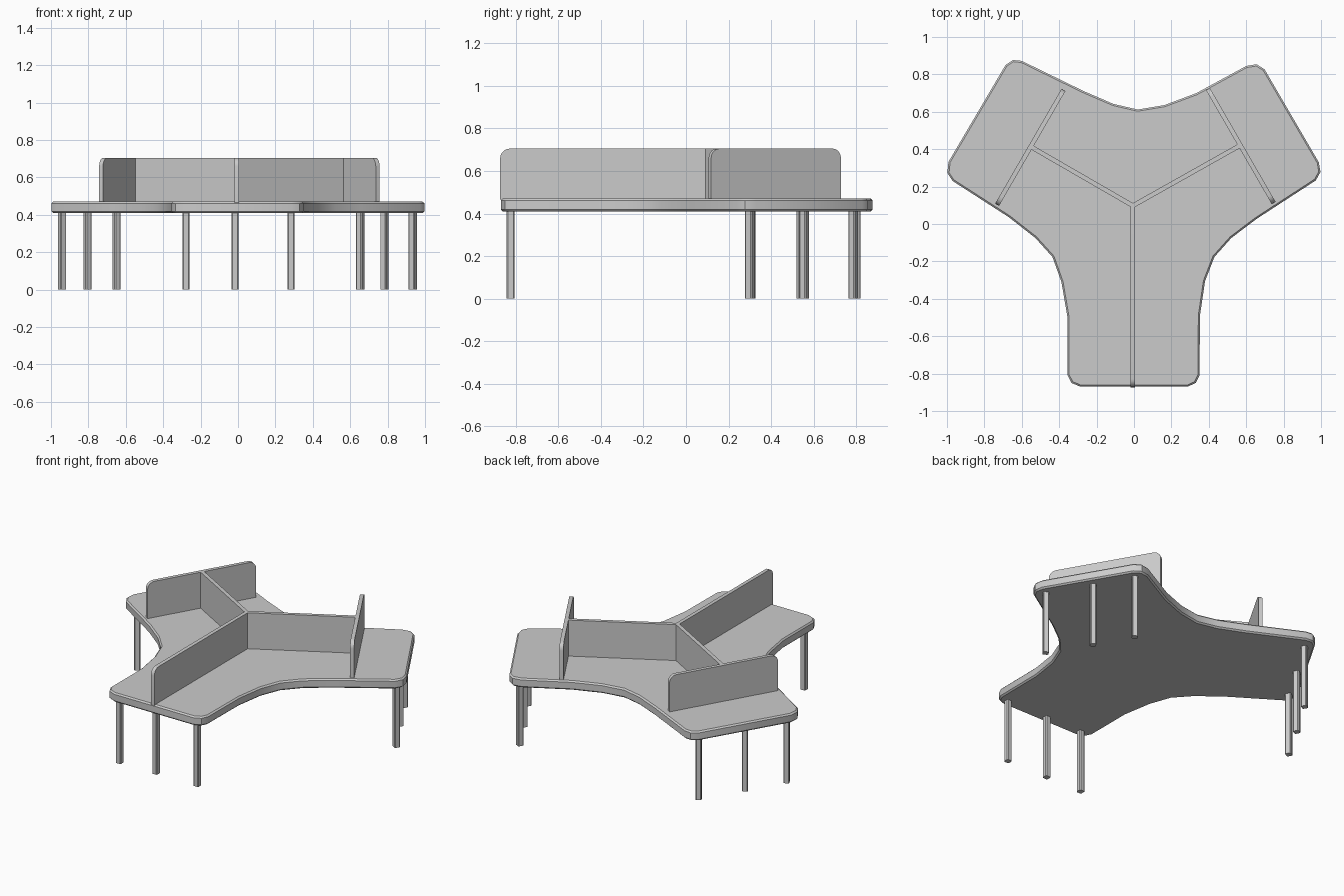
import bpy, bmesh, math
from mathutils import Matrix, Vector

if "Cube" in bpy.data.objects:
    bpy.data.objects.remove(bpy.data.objects["Cube"])

TOP, UNDER, PANEL_TOP = 0.47, 0.41, 0.705
THICK = 0.024


def finish(name, bm):
    bmesh.ops.recalc_face_normals(bm, faces=bm.faces[:])
    me = bpy.data.meshes.new(name)
    bm.to_mesh(me)
    bm.free()
    ob = bpy.data.objects.new(name, me)
    bpy.context.collection.objects.link(ob)
    bpy.context.view_layer.objects.active = ob
    ob.select_set(True)
    bpy.ops.object.shade_smooth_by_angle(angle=math.radians(35))
    ob.select_set(False)
    return ob


def prism(profile, lo, hi):
    """Extrude an XY profile from z=lo to z=hi."""
    bm = bmesh.new()
    face = bm.faces.new([bm.verts.new((x, y, lo)) for x, y in profile])
    ext = bmesh.ops.extrude_face_region(bm, geom=[face])
    for v in ext["geom"]:
        if isinstance(v, bmesh.types.BMVert):
            v.co.z = hi
    return bm


# Three-armed tabletop with softened rims
outline = [
    (0.286, -0.87), (0.33, -0.85), (0.35, -0.81), (0.353, -0.487), (0.38, -0.305),
    (0.43, -0.176), (0.52, -0.075), (0.655, 0.027), (0.972, 0.233), (0.997, 0.278),
    (0.988, 0.33), (0.698, 0.827), (0.655, 0.854), (0.60, 0.845), (0.334, 0.70),
    (0.163, 0.636), (0.02, 0.612), (-0.11, 0.642), (-0.27, 0.711), (-0.60, 0.872),
    (-0.647, 0.877), (-0.687, 0.85), (-0.992, 0.332), (-0.998, 0.273), (-0.97, 0.23),
    (-0.67, 0.037), (-0.527, -0.075), (-0.436, -0.176), (-0.388, -0.31),
    (-0.356, -0.497), (-0.356, -0.807), (-0.334, -0.85), (-0.286, -0.87),
]
bm = prism(outline, UNDER, TOP)
rims = [e for e in bm.edges if abs(e.verts[0].co.z - e.verts[1].co.z) < 1e-5]
bmesh.ops.bevel(bm, geom=rims, offset=0.009, segments=1, affect='EDGES')
finish("tabletop", bm)


def panel(name, a, b, round_a=False, round_b=False, extend=0.0):
    """Upright divider from a to b, with optional rounded top corners."""
    a, b = Vector(a), Vector(b)
    d = (b - a).normalized()
    a = a - d * extend
    length, r, z0 = (b - a).length, 0.045, TOP - 0.005
    pts = [(0, z0), (length, z0)]
    for rounded, cx, end, start in ((round_b, length - r, length, 0), (round_a, r, 0, 90)):
        if rounded:
            for i in range(6):
                t = math.radians(start + 18 * i)
                pts.append((cx + r * math.cos(t), PANEL_TOP - r + r * math.sin(t)))
        else:
            pts.append((end, PANEL_TOP))
    bm = prism(pts, -THICK / 2, THICK / 2)
    m = (Matrix.Translation((a.x, a.y, 0))
         @ Matrix.Rotation(math.atan2(d.y, d.x), 4, 'Z')
         @ Matrix.Rotation(math.pi / 2, 4, 'X'))
    bm.transform(m)
    finish(name, bm)


# Y-shaped dividers meeting at the hub, and the two cross dividers
hub, miter = (-0.006, 0.098), THICK / 2 * math.tan(math.radians(30))
panel("front_divider", hub, (-0.006, -0.873), round_b=True, extend=miter)
panel("right_divider", hub, (0.567, 0.42), extend=miter)
panel("left_divider", hub, (-0.55, 0.412), extend=miter)
panel("right_cross_divider", (0.395, 0.722), (0.747, 0.112), True, True)
panel("left_cross_divider", (-0.377, 0.717), (-0.732, 0.103), True, True)

# Three square legs under the end of each arm, turned with the arm
legs = {
    "front": (0, [(-0.278, -0.824), (-0.016, -0.824), (0.283, -0.824)]),
    "right": (60, [(0.935, 0.30), (0.783, 0.555), (0.653, 0.785)]),
    "left": (-60, [(-0.941, 0.305), (-0.805, 0.54), (-0.65, 0.797)]),
}
h, c = 0.018, 0.005
square = [(h, -h + c), (h, h - c), (h - c, h), (-h + c, h),
          (-h, h - c), (-h, -h + c), (-h + c, -h), (h - c, -h)]
for side, (turn, places) in legs.items():
    for i, (x, y) in enumerate(places):
        bm = prism(square, 0, UNDER + 0.005)
        bm.transform(Matrix.Translation((x, y, 0)) @ Matrix.Rotation(math.radians(turn), 4, 'Z'))
        finish(f"{side}_leg_{i + 1}", bm)
